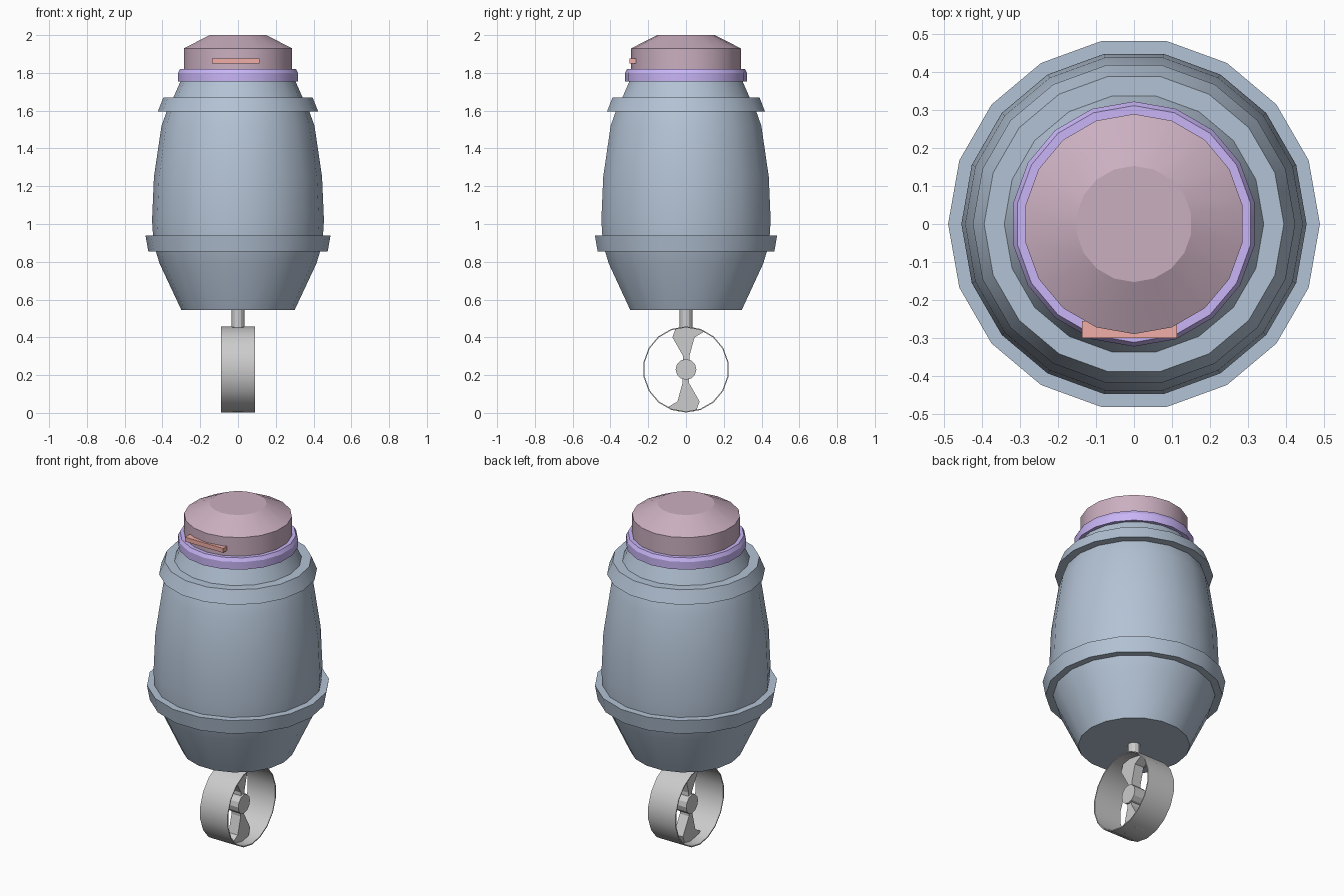
import bpy, bmesh
from math import cos, sin, tau, radians
from mathutils import Matrix, Vector

if "Cube" in bpy.data.objects:
    bpy.data.objects.remove(bpy.data.objects["Cube"])


def material(name, rgb):
    m = bpy.data.materials.new(name)
    m.diffuse_color = (*rgb, 1)
    m.use_nodes = True
    m.node_tree.nodes["Principled BSDF"].inputs["Base Color"].default_value = m.diffuse_color
    return m


def finish(name, bm, mat=None, smooth=True):
    bmesh.ops.recalc_face_normals(bm, faces=bm.faces)
    me = bpy.data.meshes.new(name)
    bm.to_mesh(me)
    bm.free()
    if smooth:
        me.shade_smooth()
        me.set_sharp_from_angle(angle=radians(25))
    if mat:
        me.materials.append(mat)
    ob = bpy.data.objects.new(name, me)
    bpy.context.collection.objects.link(ob)
    return ob


def lathe(name, profile, mat=None, sides=18, phase=0.0, ring=False, matrix=None):
    """Revolve (radius, height) points; ring closes the section, otherwise the ends are capped."""
    bm = bmesh.new()
    rows = []
    for r, z in profile:
        rows.append([bm.verts.new((r * cos(tau * i / sides + phase),
                                   r * sin(tau * i / sides + phase), z)) for i in range(sides)])
    pairs = list(zip(rows, rows[1:]))
    if ring:
        pairs.append((rows[-1], rows[0]))
    else:
        bm.faces.new(rows[0])
        bm.faces.new(rows[-1])
    for a, b in pairs:
        for i in range(sides):
            j = (i + 1) % sides
            bm.faces.new((a[i], a[j], b[j], b[i]))
    if matrix:
        bm.transform(matrix)
    return finish(name, bm, mat)


blue = material("blue_grey", (0.45, 0.54, 0.66))
pink = material("dusty_pink", (0.60, 0.43, 0.53))
violet = material("violet", (0.58, 0.46, 0.92))
coral = material("coral", (0.88, 0.42, 0.38))
QUARTER = tau / 4

# Barrel with its two flared bands
lathe("barrel_body", [
    (0.30, 0.545), (0.415, 0.79), (0.435, 0.855), (0.475, 0.855), (0.49, 0.94),
    (0.45, 0.94), (0.455, 1.02), (0.445, 1.25), (0.405, 1.52), (0.378, 1.595),
    (0.425, 1.595), (0.395, 1.67), (0.342, 1.67), (0.30, 1.765)], blue)

# Neck collar, head cap and front slot
lathe("neck_collar", [(0.27, 1.755), (0.323, 1.755), (0.323, 1.80), (0.312, 1.82), (0.27, 1.82)],
      violet, phase=QUARTER, ring=True)
lathe("head_cap", [(0.29, 1.78), (0.29, 1.93), (0.153, 2.0)], pink, phase=QUARTER)

bm = bmesh.new()
bmesh.ops.create_cube(bm, size=1, matrix=Matrix.Translation((-0.012, -0.278, 1.863))
                      @ Matrix.Diagonal((0.25, 0.044, 0.026, 1)))
finish("front_slot", bm, coral, smooth=False)

# Wheel: thin rim, hub and stem
axle = Matrix.Translation((0, 0, 0.23)) @ Matrix.Rotation(QUARTER, 4, 'Y')
lathe("wheel_rim", [(0.228, -0.09), (0.228, 0.09), (0.222, 0.09), (0.222, -0.09)],
      ring=True, matrix=axle)
lathe("wheel_hub", [(0.055, -0.04), (0.055, 0.04)], sides=12, matrix=axle)
lathe("wheel_stem", [(0.034, 0.452), (0.034, 0.56)], sides=12)

# Two flared spokes, the second turned half a revolution
spoke = [(0.02, 0.04), (0.018, 0.07), (0.045, 0.17), (0.1, 0.202), (0.04, 0.222),
         (-0.04, 0.222), (-0.055, 0.216), (-0.072, 0.17), (-0.015, 0.07), (-0.015, 0.04)]
for k, name in enumerate(("upper_spoke", "lower_spoke")):
    bm = bmesh.new()
    face = bm.faces.new([bm.verts.new((-0.03, y, z)) for y, z in spoke])
    new = bmesh.ops.extrude_face_region(bm, geom=[face])["geom"]
    bmesh.ops.translate(bm, vec=Vector((0.06, 0, 0)),
                        verts=[v for v in new if isinstance(v, bmesh.types.BMVert)])
    bm.transform(Matrix.Translation((0, 0, 0.23)) @ Matrix.Rotation(k * tau / 2, 4, 'X'))
    finish(name, bm, smooth=False)
